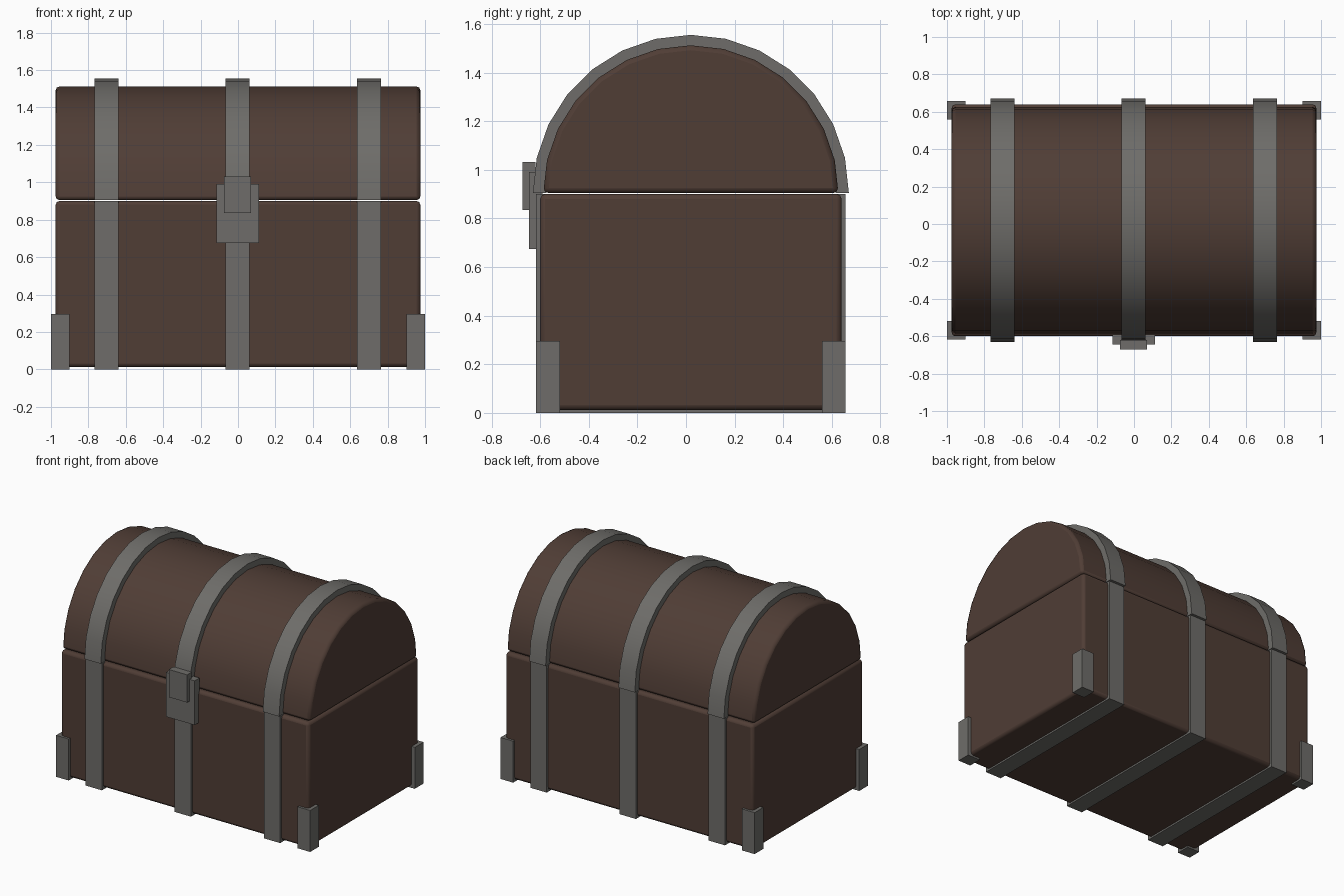
import bpy, bmesh
from math import sin, cos, pi, radians

cube = bpy.data.objects.get("Cube")
if cube:
    bpy.data.objects.remove(cube, do_unlink=True)

MID = 0.02      # depth centre of the chest
SEAM = 0.9      # height where lid meets body


def material(name, rgb):
    m = bpy.data.materials.new(name)
    m.use_nodes = True
    m.diffuse_color = (*rgb, 1)
    bsdf = next(n for n in m.node_tree.nodes if n.type == 'BSDF_PRINCIPLED')
    bsdf.inputs["Base Color"].default_value = (*rgb, 1)
    return m


wood = material("dark_brown_wood", (0.08, 0.047, 0.036))
iron = material("grey_iron", (0.156, 0.152, 0.142))


def extrude_profile(name, outline, x0, x1, mat, bevel=0.0, segments=2):
    """Sweep a closed (y, z) outline along x."""
    bm = bmesh.new()
    face = bm.faces.new([bm.verts.new((x0, y, z)) for y, z in outline])
    moved = bmesh.ops.extrude_face_region(bm, geom=[face])["geom"]
    bmesh.ops.translate(bm, vec=(x1 - x0, 0, 0),
                        verts=[v for v in moved if isinstance(v, bmesh.types.BMVert)])
    bmesh.ops.recalc_face_normals(bm, faces=bm.faces)
    mesh = bpy.data.meshes.new(name)
    bm.to_mesh(mesh)
    bm.free()
    obj = bpy.data.objects.new(name, mesh)
    bpy.context.collection.objects.link(obj)
    mesh.materials.append(mat)
    if bevel:
        mod = obj.modifiers.new("soft_edges", 'BEVEL')
        mod.width = bevel
        mod.segments = segments
        mod.limit_method = 'ANGLE'
        mod.angle_limit = radians(30)
    bpy.ops.object.select_all(action='DESELECT')
    obj.select_set(True)
    bpy.context.view_layer.objects.active = obj
    bpy.ops.object.shade_smooth_by_angle(angle=radians(30))
    return obj


def rect(y0, y1, z0, z1):
    return [(y0, z0), (y1, z0), (y1, z1), (y0, z1)]


def arch(radius, base, steps=14):
    return [(MID + radius * cos(pi * i / steps), base + radius * sin(pi * i / steps))
            for i in range(steps + 1)]


# Wooden body and half-round lid
extrude_profile("body", rect(-0.6, 0.64, 0.012, SEAM), -0.975, 0.975, wood, 0.02)
extrude_profile("lid", arch(0.607, SEAM + 0.005), -0.975, 0.975, wood, 0.02)

# Three iron straps: a U around the body and an arch over the lid
u_outer = [(-0.617, SEAM), (-0.617, 0), (0.657, 0), (0.657, SEAM)]
u_inner = [(0.62, SEAM), (0.62, 0.04), (-0.58, 0.04), (-0.58, SEAM)]
hoop = arch(0.65, SEAM + 0.005) + arch(0.595, SEAM + 0.005)[::-1]
for side, x in (("right", -0.703), ("middle", -0.002), ("left", 0.7)):
    extrude_profile(side + "_body_strap", u_outer + u_inner, x - 0.064, x + 0.064, iron)
    extrude_profile(side + "_lid_strap", hoop, x - 0.064, x + 0.064, iron)

# Corner guards
for side, x0 in (("right", -1.0), ("left", 0.9)):
    for end, y0 in (("front", -0.617), ("back", 0.559)):
        extrude_profile(f"{end}_{side}_corner_guard", rect(y0, y0 + 0.098, 0, 0.295),
                        x0, x0 + 0.1, iron)

# Lock plate and clasp
extrude_profile("lock_plate", rect(-0.645, -0.59, 0.675, 0.99), -0.115, 0.111, iron)
extrude_profile("lock_clasp", rect(-0.672, -0.62, 0.835, 1.032), -0.074, 0.07, iron)
